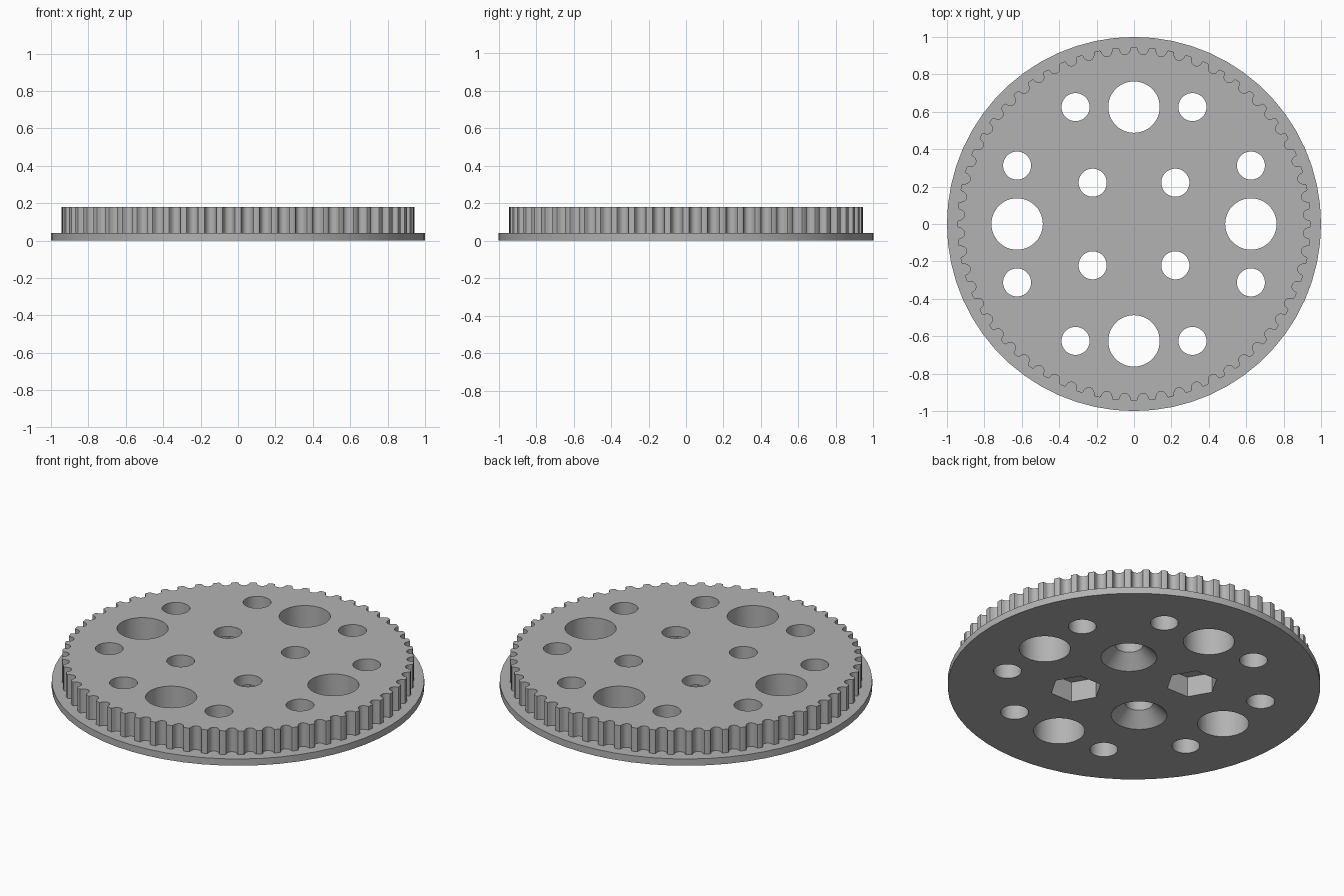
import bpy, bmesh
from math import sin, cos, pi

cube = bpy.data.objects.get("Cube")
if cube:
    bpy.data.objects.remove(cube)

TEETH = 60
FLANGE_TOP, TOP = 0.04, 0.18
TOOTH_R = 0.945

grey = bpy.data.materials.new("plain grey")
grey.use_nodes = True
colour = (0.45, 0.45, 0.45, 1)
grey.diffuse_color = colour
grey.node_tree.nodes["Principled BSDF"].inputs["Base Color"].default_value = colour


def circle(r, n, cx=0, cy=0):
    return [(cx + r * cos(2 * pi * i / n), cy + r * sin(2 * pi * i / n)) for i in range(n)]


def loft(bm, bottom, z0, top, z1):
    """Closed solid between two outlines with the same number of points."""
    a = [bm.verts.new((x, y, z0)) for x, y in bottom]
    b = [bm.verts.new((x, y, z1)) for x, y in top]
    bm.faces.new(a[::-1])
    bm.faces.new(b)
    for i in range(len(a)):
        j = (i + 1) % len(a)
        bm.faces.new((a[i], a[j], b[j], b[i]))


def make_object(name, bm):
    mesh = bpy.data.meshes.new(name)
    bm.to_mesh(mesh)
    bm.free()
    mesh.materials.append(grey)
    obj = bpy.data.objects.new(name, mesh)
    bpy.context.collection.objects.link(obj)
    return obj


# Belt groove half profile: sideways offset and depth from the tooth tip
groove = [(0.0374, 0), (0.0324, 0.0019), (0.0299, 0.0065), (0.0274, 0.0172),
          (0.0226, 0.027), (0.0124, 0.0354), (0, 0.0382)]
groove += [(-w, d) for w, d in groove[-2::-1]]
outline = []
for i in range(TEETH):
    mid = 2 * pi * (i + 0.5) / TEETH
    for w, d in groove:
        a, r = mid - w / TOOTH_R, TOOTH_R - d
        outline.append((r * cos(a), r * sin(a)))

# Toothed wheel and flange
bm = bmesh.new()
loft(bm, outline, FLANGE_TOP, outline, TOP)
wheel = make_object("toothed_wheel", bm)
bm = bmesh.new()
rim = circle(1, TEETH)
loft(bm, rim, 0, rim, FLANGE_TOP)
flange = make_object("flange", bm)

# Through holes: four large, eight outer small, four inner small
holes = [(0.625, 0, 0.1375), (-0.625, 0, 0.1375), (0, 0.625, 0.1375), (0, -0.625, 0.1375)]
for sx in (1, -1):
    for sy in (1, -1):
        for x, y in ((0.3125, 0.625), (0.625, 0.3125), (0.221, 0.221)):
            holes.append((sx * x, sy * y, 0.075))
bm = bmesh.new()
for x, y, r in holes:
    ring = circle(r, 48, x, y)
    loft(bm, ring, -0.1, ring, 0.3)
hole_cutter = make_object("hole_cutter", bm)

# Underside recesses: two hexagonal nut pockets and two conical countersinks
bm = bmesh.new()
for s in (1, -1):
    p = 0.221 * s
    hexagon = circle(0.14, 6, p, -p)
    loft(bm, hexagon, -0.05, hexagon, 0.12)
    loft(bm, circle(0.2, 48, p, p), -0.05, circle(0.065, 48, p, p), 0.085)
recess_cutter = make_object("recess_cutter", bm)

cutters = (hole_cutter, recess_cutter)
for part in (wheel, flange):
    bpy.ops.object.select_all(action="DESELECT")
    part.select_set(True)
    bpy.context.view_layer.objects.active = part
    for cutter in cutters:
        cutter.hide_render = True
        mod = part.modifiers.new(cutter.name, "BOOLEAN")
        mod.operation, mod.solver, mod.object = "DIFFERENCE", "EXACT", cutter
        bpy.ops.object.modifier_apply(modifier=mod.name)
    bpy.ops.object.shade_smooth_by_angle()
for cutter in cutters:
    bpy.data.objects.remove(cutter)
